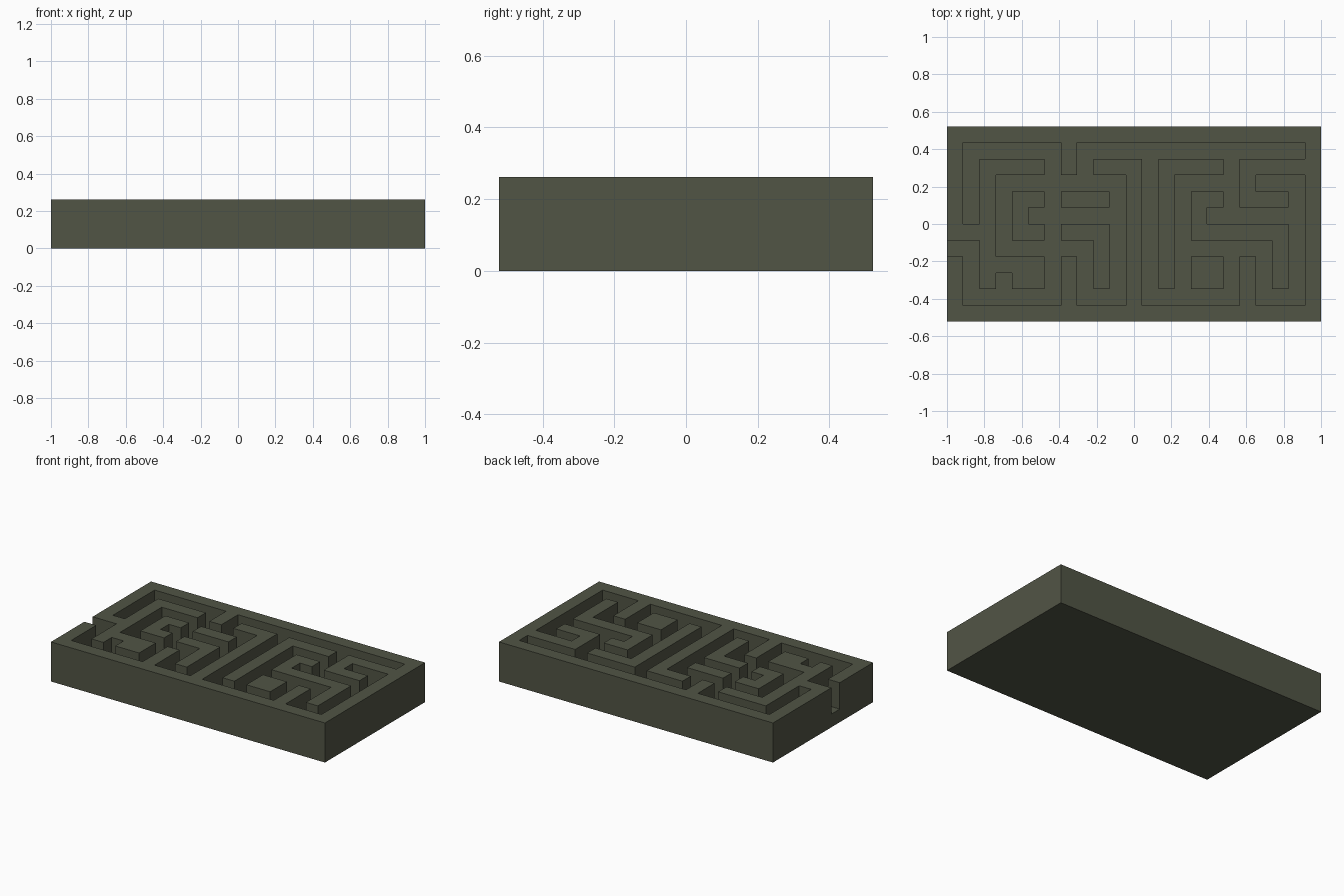
import bpy
import bmesh

if "Cube" in bpy.data.objects:
    bpy.data.objects.remove(bpy.data.objects["Cube"])

COLS, ROWS = 23, 12
CELL = 2 / COLS            # one grid square; the block is 3 cells tall

stone = bpy.data.materials.new("dark olive grey")
stone.diffuse_color = (0.083, 0.09, 0.06, 1)
stone.use_nodes = True
stone.node_tree.nodes["Principled BSDF"].inputs["Base Color"].default_value = stone.diffuse_color


def outline(turns):
    """Right-angled outline: start x, y, then alternating new x, new y."""
    x, y = turns[:2]
    pts = [(x, y)]
    for i, v in enumerate(turns[2:]):
        x, y = (v, y) if i % 2 == 0 else (x, v)
        pts.append((x, y))
    return pts


def prism(name, turns, low, high):
    """Extrude an outline (grid cells, rows counted from the back) upward."""
    bm = bmesh.new()
    face = bm.faces.new([bm.verts.new(((x - COLS / 2) * CELL,
                                       (ROWS / 2 - y) * CELL, low * CELL))
                         for x, y in outline(turns)])
    top = bmesh.ops.extrude_face_region(bm, geom=[face])["geom"]
    bmesh.ops.translate(bm, vec=(0, 0, (high - low) * CELL),
                        verts=[v for v in top if isinstance(v, bmesh.types.BMVert)])
    bmesh.ops.recalc_face_normals(bm, faces=bm.faces)
    mesh = bpy.data.meshes.new(name)
    bm.to_mesh(mesh)
    bm.free()
    mesh.materials.append(stone)
    obj = bpy.data.objects.new(name, mesh)
    bpy.context.collection.objects.link(obj)
    return obj


def subtract(target, cutter):
    """Cut one solid from another and remove the cutter."""
    cutter.hide_render = True
    mod = target.modifiers.new("cut", 'BOOLEAN')
    mod.operation = 'DIFFERENCE'
    mod.solver = 'EXACT'
    mod.object = cutter
    bpy.context.view_layer.objects.active = target
    bpy.ops.object.modifier_apply(modifier=mod.name)
    bpy.data.objects.remove(cutter)


# Solid block
block = prism("maze_block", [0, 0, COLS, ROWS, 0], 0, 3)

# Winding channel, open at the left side
channel = prism("channel_cutter", [
    -1, 7, 2, 10, 3, 9, 4, 10, 6, 8, 3, 3, 6, 2, 2, 6, 1, 1, 7, 3, 8, 1,
    22, 2, 18, 5, 21, 4, 19, 3, 22, 11, 19, 8, 18, 11, 12, 2, 9, 3,
    11, 11, 8, 8, 7, 11, 1, 8, -1], 1, 4)

# Free-standing walls left inside the channel
islands = [
    [4, 4, 6, 5, 5, 6, 6, 7, 4],                 # left hook
    [7, 4, 10, 5, 7],                            # short bar
    [7, 6, 10, 10, 9, 7, 7],                     # left corner
    [13, 2, 17, 3, 14, 10, 13],                  # long corner
    [15, 4, 17, 5, 16, 6, 21, 10, 20, 7, 15],    # right hook
    [15, 8, 17, 10, 15],                         # square pillar
]
for turns in islands:
    subtract(channel, prism("island_cutter", turns, 0, 5))
subtract(block, channel)
